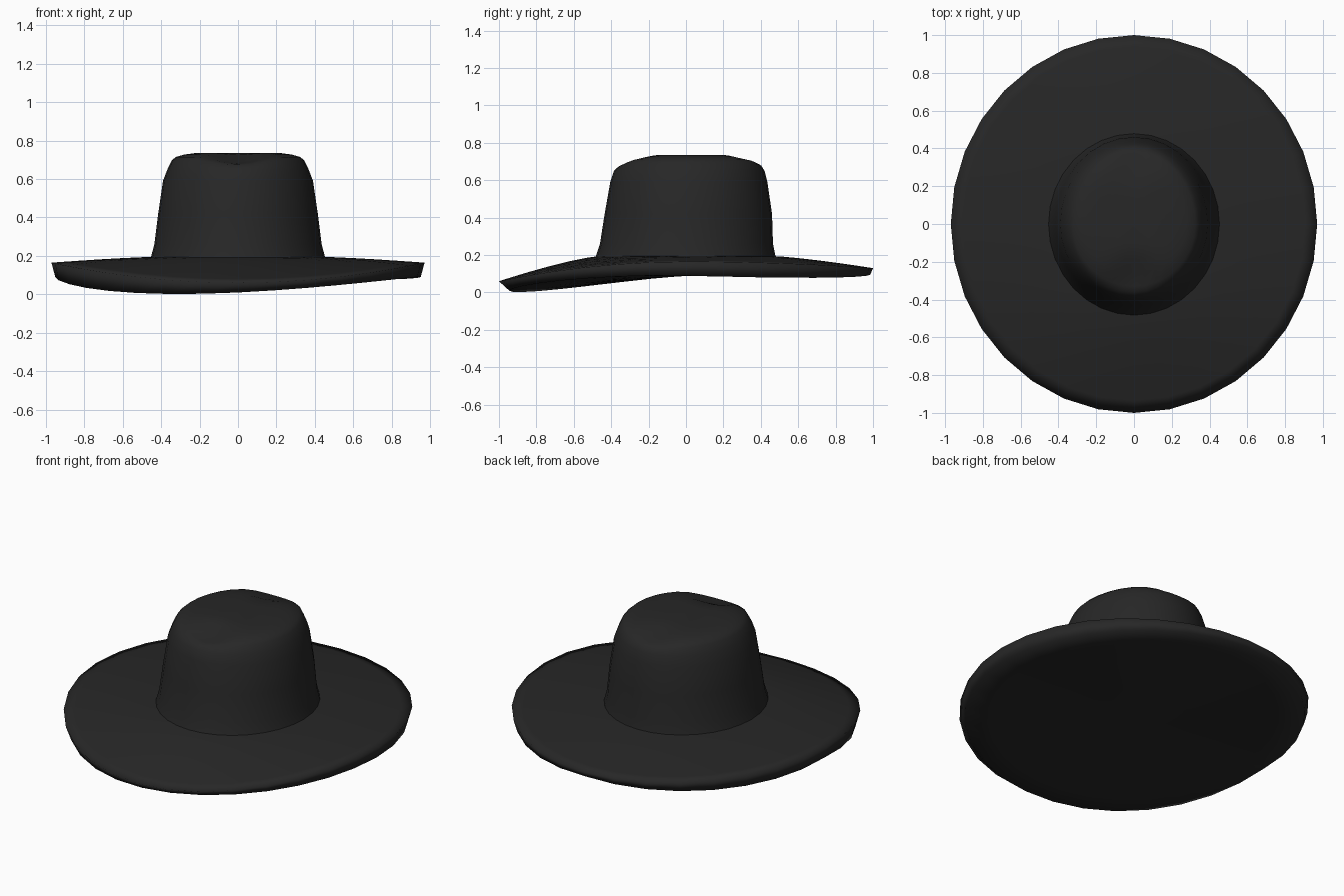
import bpy, bmesh
from math import sin, cos, pi, exp

cube = bpy.data.objects.get("Cube")
if cube:
    bpy.data.objects.remove(cube)

SIDES = 32
WIDTH = 0.97  # the brim is slightly narrower than it is long

felt = bpy.data.materials.new("black felt")
felt.use_nodes = True
color = (0.02, 0.02, 0.02, 1)
felt.diffuse_color = color
felt.node_tree.nodes["Principled BSDF"].inputs["Base Color"].default_value = color
felt.node_tree.nodes["Principled BSDF"].inputs["Roughness"].default_value = 0.9


def upper_rim(c, s):
    """Height of the brim's top edge: low in front, high at the sides."""
    return 0.165 - (0.105 if s < 0 else 0.035) * s * s


def lower_rim(c, s):
    """Height of the brim's bottom edge, with a slight twist at the front."""
    if s < 0:
        return 0.09 - 0.08 * abs(s) ** 1.4 + 0.045 * c * abs(s)
    return 0.09 + 0.005 * s - 0.03 * s * abs(c)


def ring(bm, point):
    angles = [2 * pi * i / SIDES for i in range(SIDES)]
    return [bm.verts.new(point(cos(a), sin(a))) for a in angles]


def loft(name, points, start=None, end=None):
    """Skin a stack of rings and close either end with a fan."""
    bm = bmesh.new()
    rings = [ring(bm, p) for p in points]
    for a, b in zip(rings, rings[1:]):
        for i in range(SIDES):
            j = (i + 1) % SIDES
            bm.faces.new((a[i], a[j], b[j], b[i]))
    for tip, edge in ((start, rings[0]), (end, rings[-1])):
        if tip:
            v = bm.verts.new(tip)
            for i in range(SIDES):
                bm.faces.new((edge[i], edge[(i + 1) % SIDES], v))
    bmesh.ops.recalc_face_normals(bm, faces=bm.faces)
    mesh = bpy.data.meshes.new(name)
    bm.to_mesh(mesh)
    bm.free()
    mesh.materials.append(felt)
    mesh.shade_smooth()
    obj = bpy.data.objects.new(name, mesh)
    bpy.context.collection.objects.link(obj)
    return obj


# Brim: closed underside, thick slanted edge, gently drooping top
def under(f):
    return lambda c, s: (0.95 * f * c, (0.965 + 0.02 * s) * f * s,
                         0.088 + (lower_rim(c, s) - 0.088) * f ** 1.5)


def top(t):
    def point(c, s):
        rx, ry = 0.44 + (WIDTH - 0.44) * t, 0.46 + 0.54 * t
        return rx * c, ry * s, 0.195 + (upper_rim(c, s) - 0.195) * t ** 1.3
    return point


loft("brim",
     [under(f) for f in (0.3, 0.6, 0.85, 1)] +
     [top(t) for t in (1, 0.88, 0.7, 0.5, 0.3, 0.12, 0)],
     start=(0, 0, 0.088))


# Crown: tapered oval with a flat top, pinched at the front and back
def dented(x, y, z):
    front = 0.045 * exp(-(x / 0.12) ** 2 - ((y + 0.29) / 0.08) ** 2)
    back = 0.03 * exp(-(x / 0.12) ** 2 - ((y - 0.34) / 0.08) ** 2)
    return x, y, z - (front + back if z > 0.68 else 0)


def oval(rx, front, back, z):
    return lambda c, s: dented(rx * c, s * (front if s < 0 else back), z)


profile = [
    (0.455, 0.485, 0.48, 0.185), (0.435, 0.46, 0.465, 0.26),
    (0.415, 0.435, 0.46, 0.42), (0.39, 0.405, 0.435, 0.59),
    (0.367, 0.385, 0.42, 0.65), (0.345, 0.36, 0.402, 0.695),
    (0.325, 0.33, 0.38, 0.714), (0.28, 0.26, 0.31, 0.727),
    (0.22, 0.19, 0.24, 0.735), (0.11, 0.1, 0.12, 0.735),
]
loft("crown", [oval(*p) for p in profile], end=(0, 0, 0.735))
